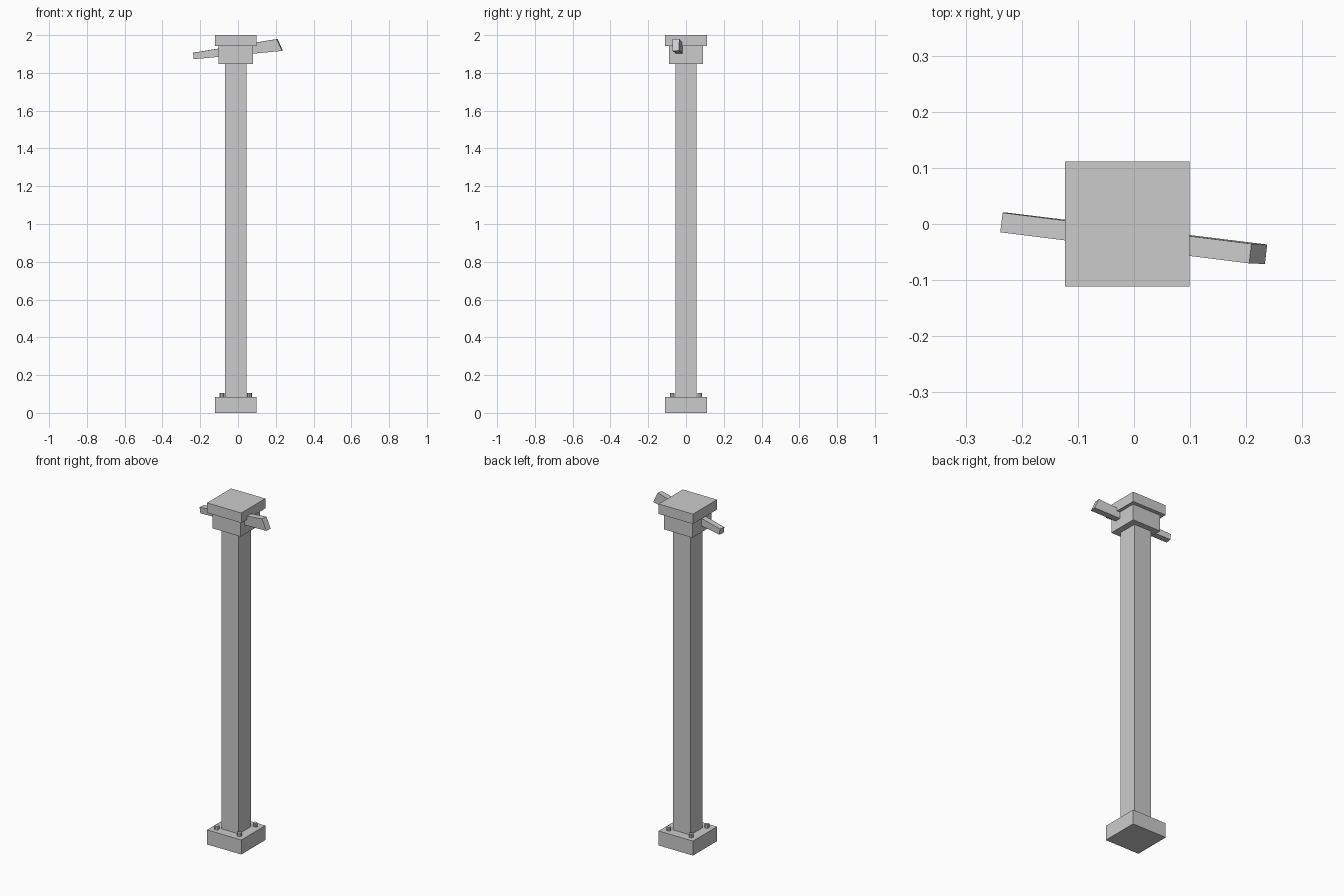
import bpy, bmesh
from math import radians

if "Cube" in bpy.data.objects:
    bpy.data.objects.remove(bpy.data.objects["Cube"])

CX, CY = -0.012, 0.0  # post axis


def make_object(name, bm):
    bmesh.ops.recalc_face_normals(bm, faces=bm.faces)
    mesh = bpy.data.meshes.new(name)
    bm.to_mesh(mesh)
    bm.free()
    obj = bpy.data.objects.new(name, mesh)
    bpy.context.collection.objects.link(obj)
    return obj


def block(name, width, depth, z0, z1):
    bm = bmesh.new()
    bmesh.ops.create_cube(bm, size=1)
    bmesh.ops.scale(bm, vec=(width, depth, z1 - z0), verts=bm.verts)
    obj = make_object(name, bm)
    obj.location = (CX, CY, (z0 + z1) / 2)
    return obj


# Stacked square post parts
block("base_plate", 0.222, 0.222, 0, 0.085)
block("post", 0.112, 0.112, 0.085, 1.848)
block("collar", 0.184, 0.178, 1.848, 1.942)
block("cap", 0.222, 0.222, 1.942, 2.0)

# Bolts on the base corners
for sx in (-1, 1):
    for sy in (-1, 1):
        bm = bmesh.new()
        bmesh.ops.create_cone(bm, cap_ends=True, segments=8,
                              radius1=0.0125, radius2=0.0125, depth=0.03)
        bolt = make_object("base_bolt", bm)
        bolt.location = (CX + sx * 0.073, CY + sy * 0.073, 0.091)

# Tapered wedge crossbar driven through the collar, slightly turned
profile = [(-0.234, -0.047), (0.237, -0.003), (0.209, 0.059), (-0.238, -0.013)]
bm = bmesh.new()
face = bm.faces.new([bm.verts.new((u, -0.0175, w)) for u, w in profile])
ext = bmesh.ops.extrude_face_region(bm, geom=[face])
new_verts = [g for g in ext["geom"] if isinstance(g, bmesh.types.BMVert)]
bmesh.ops.translate(bm, vec=(0, 0.035, 0), verts=new_verts)
bar = make_object("wedge_crossbar", bm)
bar.location = (0, -0.026, 1.92)
bar.rotation_euler = (radians(2), 0, radians(-6.8))
